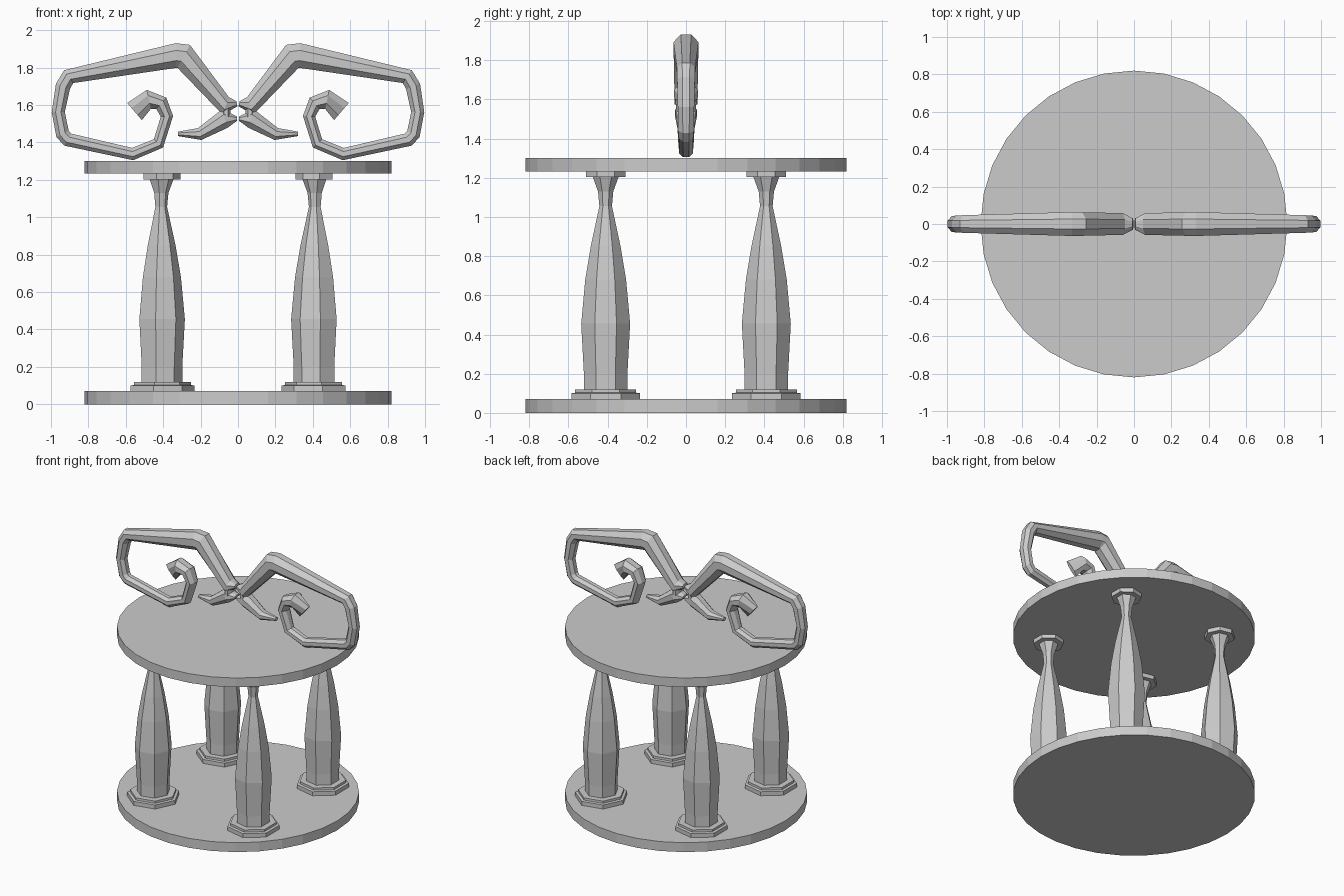
import bpy, bmesh, math
from mathutils import Vector

if "Cube" in bpy.data.objects:
    bpy.data.objects.remove(bpy.data.objects["Cube"])


def make_object(name, bm):
    bmesh.ops.recalc_face_normals(bm, faces=bm.faces)
    me = bpy.data.meshes.new(name)
    bm.to_mesh(me)
    bm.free()
    ob = bpy.data.objects.new(name, me)
    bpy.context.collection.objects.link(ob)
    return ob


def skin(bm, rings):
    """Join rings of points into a capped tube."""
    rows = [[bm.verts.new(p) for p in r] for r in rings]
    n = len(rows[0])
    for a, b in zip(rows, rows[1:]):
        for i in range(n):
            bm.faces.new((a[i], a[(i + 1) % n], b[(i + 1) % n], b[i]))
    bm.faces.new(rows[0][::-1])
    bm.faces.new(rows[-1])


def lathe(name, profile, sides, x=0, y=0, turn=0.0):
    bm = bmesh.new()
    angles = [2 * math.pi * i / sides + turn for i in range(sides)]
    skin(bm, [[(x + r * math.cos(a), y + r * math.sin(a), z) for a in angles]
              for r, z in profile])
    return make_object(name, bm)


def scroll(bm, path, sides=8):
    """Flat sweep in the xz plane; path holds x, z, half width, half depth."""
    pts = [Vector((p[0], p[1])) for p in path]
    k = 1 / math.cos(math.pi / sides)
    rings = []
    for i, (x, z, w, d) in enumerate(path):
        t_in = (pts[i] - pts[max(i - 1, 0)]).normalized()
        t_out = (pts[min(i + 1, len(pts) - 1)] - pts[i]).normalized()
        t = (t_in + t_out).normalized()
        nx, nz = -t.y, t.x
        ring = []
        for j in range(sides):
            a = 2 * math.pi * (j + 0.5) / sides
            c, s = k * w * math.cos(a), k * d * math.sin(a)
            ring.append((x + nx * c, s, z + nz * c))
        rings.append(ring)
    skin(bm, rings)


# Round slabs
lathe("bottom_slab", [(0.82, 0), (0.82, 0.07)], 32)
lathe("top_slab", [(0.82, 1.233), (0.82, 1.301)], 32)

# Four seven-sided turned columns; profile lists radius and height
column = [(0.18, 0), (0.18, 0.1), (0.16, 0.103), (0.16, 0.12),
          (0.114, 0.12), (0.114, 0.2), (0.128, 0.455), (0.107, 0.68),
          (0.078, 0.85), (0.033, 1.055), (0.04, 1.13), (0.067, 1.203),
          (0.104, 1.203), (0.104, 1.235)]
for sx, side in ((-1, "left"), (1, "right")):
    for sy, end in ((-1, "front"), (1, "back")):
        lathe(f"column_{end}_{side}", column, 7, 0.412 * sx, 0.41 * sy,
              math.pi if sx > 0 else 0)

# Mirrored scroll crest: long outer scroll, short lower leaf, centre joint
bm = bmesh.new()
scroll(bm, [(0.006, 1.607, 0.014, 0.03), (0.065, 1.595, 0.05, 0.058),
            (0.29, 1.86, 0.07, 0.063), (0.33, 1.865, 0.066, 0.064),
            (0.905, 1.752, 0.042, 0.047), (0.936, 1.70, 0.04, 0.045),
            (0.961, 1.562, 0.035, 0.042), (0.938, 1.445, 0.037, 0.039),
            (0.91, 1.415, 0.037, 0.037), (0.563, 1.338, 0.033, 0.035),
            (0.425, 1.395, 0.033, 0.04), (0.38, 1.54, 0.033, 0.048),
            (0.41, 1.61, 0.04, 0.055), (0.477, 1.63, 0.052, 0.06),
            (0.553, 1.565, 0.06, 0.012)])
scroll(bm, [(0.006, 1.527, 0.012, 0.03), (0.07, 1.528, 0.052, 0.055),
            (0.205, 1.445, 0.033, 0.04), (0.32, 1.446, 0.012, 0.015)])
scroll(bm, [(0.064, 1.525, 0.025, 0.05), (0.064, 1.61, 0.025, 0.05)])
crest = make_object("scroll_crest", bm)
mirror = crest.modifiers.new("mirror", 'MIRROR')
mirror.use_axis = (True, False, False)
mirror.use_mirror_merge = False
